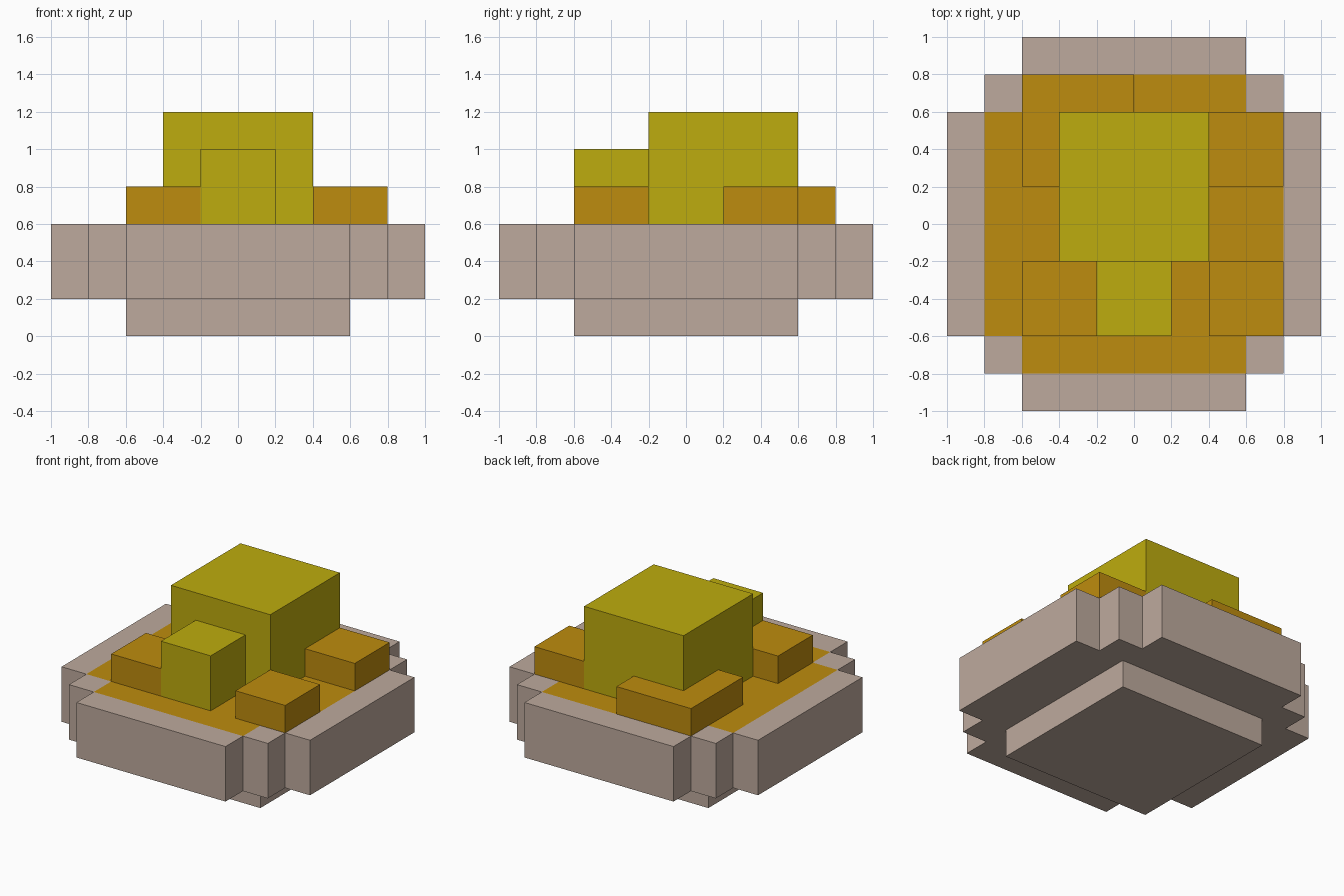
import bpy
import bmesh
from mathutils import Vector

default = bpy.data.objects.get("Cube")
if default:
    bpy.data.objects.remove(default, do_unlink=True)


def make_material(name, rgb):
    mat = bpy.data.materials.new(name)
    mat.use_nodes = True
    color = (*rgb, 1.0)
    mat.diffuse_color = color
    mat.node_tree.nodes["Principled BSDF"].inputs["Base Color"].default_value = color
    return mat


stone = make_material("pale_stone", (0.515, 0.402, 0.337))
amber = make_material("amber", (0.515, 0.262, 0.0044))
yellow = make_material("mustard_yellow", (0.515, 0.413, 0.0044))


def add_object(name, bm, *materials):
    mesh = bpy.data.meshes.new(name)
    bm.to_mesh(mesh)
    bm.free()
    for mat in materials:
        mesh.materials.append(mat)
    obj = bpy.data.objects.new(name, mesh)
    bpy.context.collection.objects.link(obj)
    return obj


def block(name, low, high, mat):
    """Box spanning two opposite corners."""
    low, high = Vector(low), Vector(high)
    bm = bmesh.new()
    bmesh.ops.create_cube(bm, size=1)
    bmesh.ops.scale(bm, vec=high - low, verts=bm.verts)
    bmesh.ops.translate(bm, vec=(low + high) / 2, verts=bm.verts)
    return add_object(name, bm, mat)


def stepped_platform(name, bottom, top):
    """Round-stepped slab with an amber field inset in its top."""
    cuts = [-1, -0.8, -0.6, 0.6, 0.8, 1]
    bm = bmesh.new()
    verts = [[bm.verts.new((x, y, bottom)) for y in cuts] for x in cuts]
    for i in range(5):
        for j in range(5):
            if abs(i - 2) + abs(j - 2) <= 2:
                bm.faces.new((verts[i][j], verts[i + 1][j],
                              verts[i + 1][j + 1], verts[i][j + 1]))
    bmesh.ops.delete(bm, geom=[v for v in bm.verts if not v.link_faces], context="VERTS")
    result = bmesh.ops.extrude_face_region(bm, geom=bm.faces[:], use_keep_orig=True)
    raised = [g for g in result["geom"] if isinstance(g, bmesh.types.BMVert)]
    bmesh.ops.translate(bm, vec=(0, 0, top - bottom), verts=raised)
    bmesh.ops.recalc_face_normals(bm, faces=bm.faces[:])
    # Amber covers the top cells away from the stepped rim
    for face in bm.faces:
        c = face.calc_center_median()
        reach = sorted((abs(c.x), abs(c.y)))
        if face.normal.z > 0.5 and reach[0] < 0.6 and reach[1] < 0.8:
            face.material_index = 1
    return add_object(name, bm, stone, amber)


# Foundation and platform
block("foundation", (-0.6, -0.6, 0), (0.6, 0.6, 0.2), stone)
stepped_platform("platform", 0.2, 0.6)

# Main mass and the smaller block in front of it
block("main_block", (-0.4, -0.2, 0.6), (0.4, 0.6, 1.2), yellow)
block("front_block", (-0.2, -0.6, 0.6), (0.2, -0.2, 1.0), yellow)

# Low blocks around the main mass
low_blocks = {
    "front_right_mound": (-0.6, -0.6, -0.2, -0.2),
    "front_left_mound": (0.4, -0.6, 0.8, -0.2),
    "back_left_mound": (0.4, 0.2, 0.8, 0.6),
    "back_right_mound": (-0.6, 0.2, 0, 0.8),
}
for name, (x0, y0, x1, y1) in low_blocks.items():
    block(name, (x0, y0, 0.6), (x1, y1, 0.8), amber)
